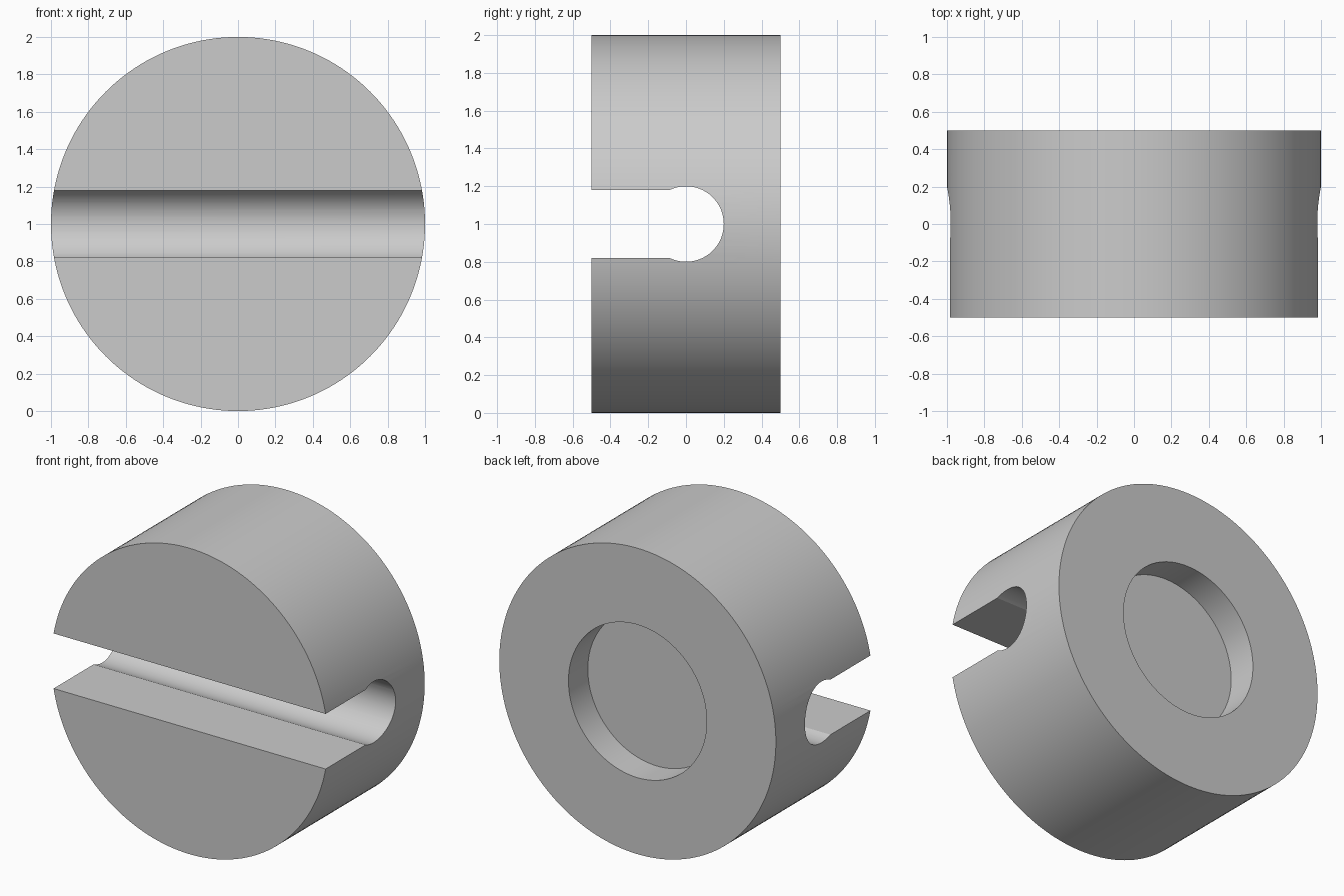
import bpy
import bmesh
import math
from mathutils import Matrix, Vector

if "Cube" in bpy.data.objects:
    bpy.data.objects.remove(bpy.data.objects["Cube"], do_unlink=True)

grey = bpy.data.materials.new("plain grey")
grey.use_nodes = True
grey.diffuse_color = (0.6, 0.6, 0.6, 1)
grey.node_tree.nodes["Principled BSDF"].inputs["Base Color"].default_value = (0.6, 0.6, 0.6, 1)


def make_prism(name, points, sweep):
    """Closed profile swept along a vector into a solid."""
    bm = bmesh.new()
    face = bm.faces.new([bm.verts.new(p) for p in points])
    swept = bmesh.ops.extrude_face_region(bm, geom=[face], use_keep_orig=True)
    moved = [v for v in swept["geom"] if isinstance(v, bmesh.types.BMVert)]
    bmesh.ops.translate(bm, verts=moved, vec=sweep)
    bmesh.ops.recalc_face_normals(bm, faces=bm.faces)
    mesh = bpy.data.meshes.new(name)
    bm.to_mesh(mesh)
    bm.free()
    mesh.materials.append(grey)
    obj = bpy.data.objects.new(name, mesh)
    bpy.context.collection.objects.link(obj)
    return obj


def disc_points(radius, y, count):
    steps = [2 * math.pi * i / count for i in range(count)]
    return [(radius * math.cos(a), y, 1 + radius * math.sin(a)) for a in steps]


# Thick round body lying along y
body = make_prism("slotted_disc", disc_points(1.0, -0.5, 160), (0, 1, 0))

# Keyhole cutter: round cross bore opening to the front through a narrower slot
bore, slot = 0.2, 0.18
end = math.pi - math.asin(slot / bore)
arc = [-end + 2 * end * i / 40 for i in range(41)]
keyhole = [(-1.2, -0.7, 1 - slot)]
keyhole += [(-1.2, bore * math.cos(a), 1 + bore * math.sin(a)) for a in arc]
keyhole += [(-1.2, -0.7, 1 + slot)]
slot_cutter = make_prism("slot_cutter", keyhole, (2.4, 0, 0))

# Shallow round recess in the back
recess_cutter = make_prism("recess_cutter", disc_points(0.5, 0.3, 96), (0, 0.4, 0))

# Cut the body, then discard the cutters
bpy.ops.object.select_all(action="DESELECT")
bpy.context.view_layer.objects.active = body
body.select_set(True)
for cutter in (slot_cutter, recess_cutter):
    cutter.hide_render = True
    cut = body.modifiers.new(cutter.name, "BOOLEAN")
    cut.operation = "DIFFERENCE"
    cut.solver = "EXACT"
    cut.object = cutter
    bpy.ops.object.modifier_apply(modifier=cut.name)
    bpy.data.objects.remove(cutter, do_unlink=True)

bpy.ops.object.shade_smooth_by_angle(angle=math.radians(20))
